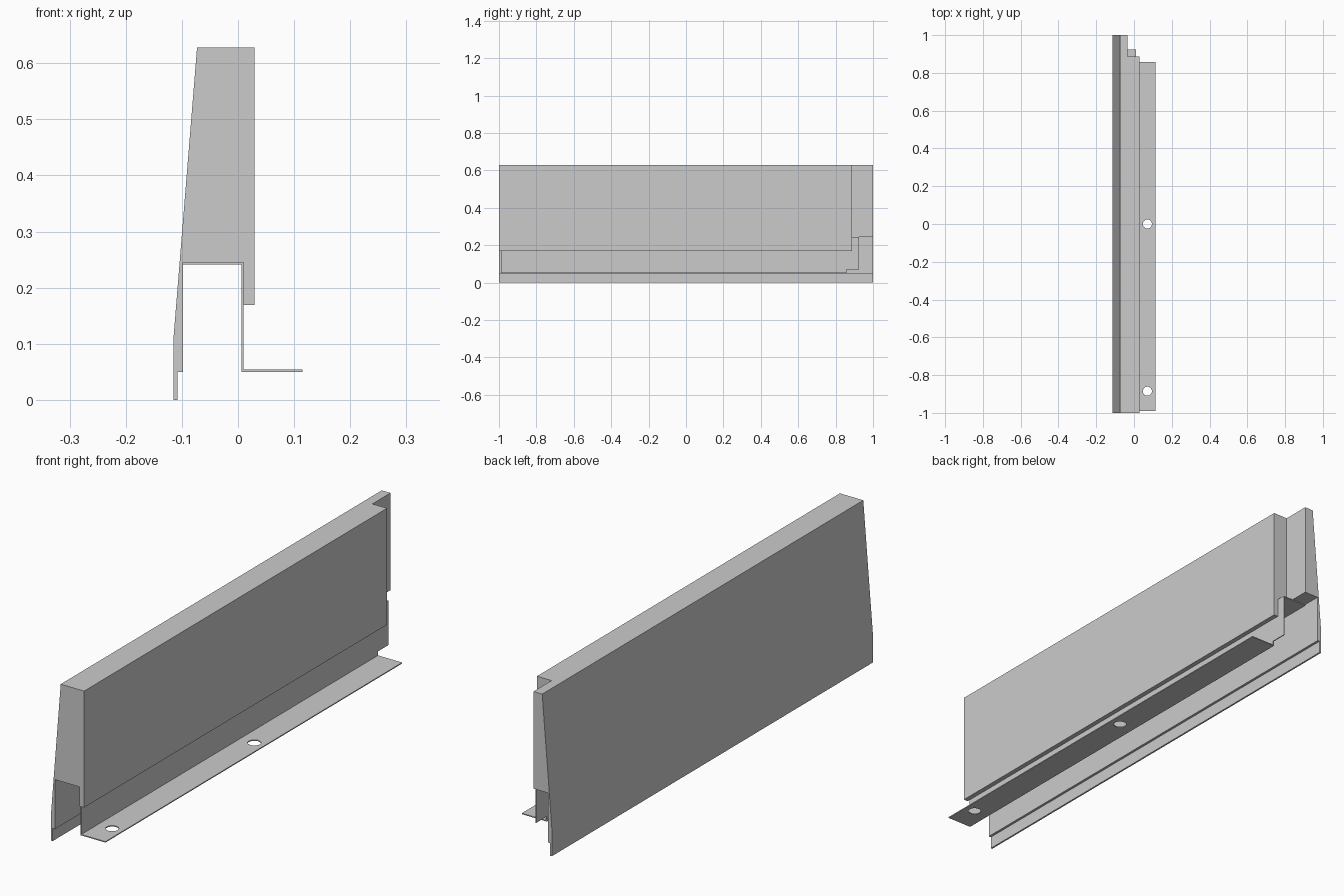
import bpy, bmesh

if "Cube" in bpy.data.objects:
    bpy.data.objects.remove(bpy.data.objects["Cube"])


def extrude_profile(name, points, y0, y1):
    """Closed (x, z) outline swept from y0 to y1."""
    bm = bmesh.new()
    face = bm.faces.new([bm.verts.new((x, y0, z)) for x, z in points])
    ext = bmesh.ops.extrude_face_region(bm, geom=[face])
    verts = [g for g in ext["geom"] if isinstance(g, bmesh.types.BMVert)]
    bmesh.ops.translate(bm, verts=verts, vec=(0, y1 - y0, 0))
    bmesh.ops.recalc_face_normals(bm, faces=bm.faces[:])
    mesh = bpy.data.meshes.new(name)
    bm.to_mesh(mesh)
    bm.free()
    obj = bpy.data.objects.new(name, mesh)
    bpy.context.collection.objects.link(obj)
    return obj


def box(name, x0, x1, y0, y1, z0, z1):
    return extrude_profile(name, [(x0, z0), (x1, z0), (x1, z1), (x0, z1)], y0, y1)


def cut(target, cutter):
    """Subtract the cutter, then remove it."""
    mod = target.modifiers.new("cut", "BOOLEAN")
    mod.operation = "DIFFERENCE"
    mod.solver = "EXACT"
    mod.object = cutter
    bpy.context.view_layer.objects.active = target
    bpy.ops.object.modifier_apply(modifier=mod.name)
    bpy.data.objects.remove(cutter, do_unlink=True)


# Main panel: sloped outer wall, hollow underside, stepped lower lip
panel = extrude_profile("panel", [
    (-0.115, 0), (-0.108, 0), (-0.108, 0.05), (-0.098, 0.05), (-0.098, 0.245),
    (0.010, 0.245), (0.010, 0.169), (0.029, 0.169), (0.029, 0.628),
    (-0.073, 0.628), (-0.115, 0.11)], -1, 1)
# Corner notch at the rear end
cut(panel, box("notch_cutter", -0.035, 0.1, 0.887, 1.1, 0.1, 0.8))

# Folded sheet bracket: top plate, vertical web and mounting flange
bracket = extrude_profile("mounting_bracket", [
    (-0.098, 0.241), (0.006, 0.241), (0.006, 0.05), (0.115, 0.05),
    (0.115, 0.054), (0.010, 0.054), (0.010, 0.245), (-0.098, 0.245)], -0.99, 0.924)
# Flange stops short of the web
cut(bracket, box("flange_end_cutter", -0.05, 0.2, 0.858, 1.1, 0.0, 0.07))
# Bolt holes
for y in (-0.885, 0.0):
    bpy.ops.mesh.primitive_cylinder_add(vertices=32, radius=0.024, depth=0.06,
                                        location=(0.071, y, 0.052))
    cut(bracket, bpy.context.object)
